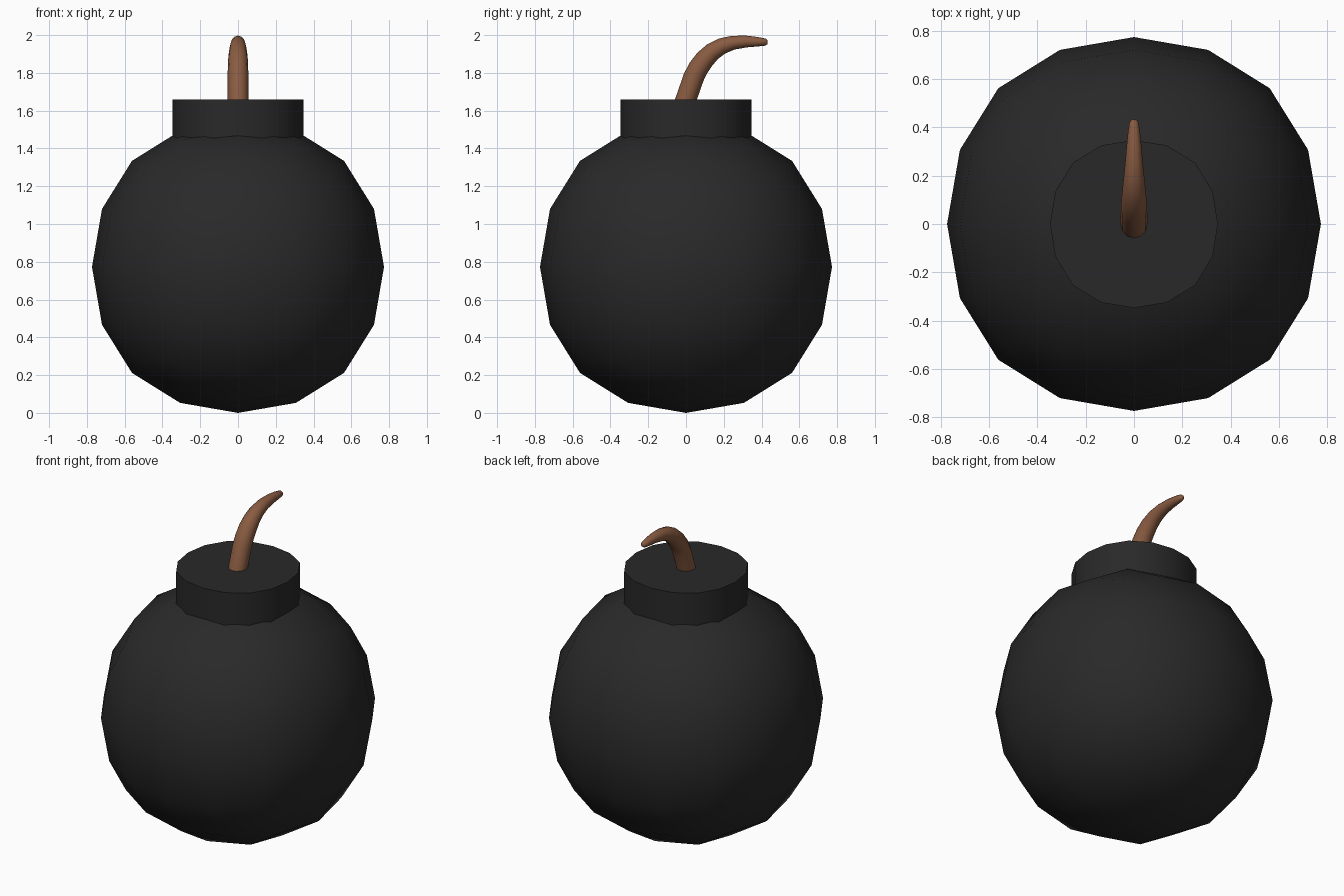
import bpy, bmesh, math
from mathutils import Vector

if "Cube" in bpy.data.objects:
    bpy.data.objects.remove(bpy.data.objects["Cube"])


def material(name, rgb):
    m = bpy.data.materials.new(name)
    m.diffuse_color = (*rgb, 1)
    m.use_nodes = True
    m.node_tree.nodes["Principled BSDF"].inputs["Base Color"].default_value = m.diffuse_color
    return m


def add_object(name, bm, mat):
    bmesh.ops.recalc_face_normals(bm, faces=bm.faces)
    me = bpy.data.meshes.new(name)
    bm.to_mesh(me)
    bm.free()
    me.materials.append(mat)
    ob = bpy.data.objects.new(name, me)
    bpy.context.collection.objects.link(ob)
    return ob


def smooth(ob, angle=40):
    bpy.ops.object.select_all(action='DESELECT')
    ob.select_set(True)
    bpy.context.view_layer.objects.active = ob
    bpy.ops.object.shade_smooth_by_angle(angle=math.radians(angle))


def loft(rings):
    """Closed tube through a list of rings of points."""
    bm = bmesh.new()
    vr = [[bm.verts.new(p) for p in ring] for ring in rings]
    n = len(vr[0])
    for a, b in zip(vr, vr[1:]):
        for i in range(n):
            j = (i + 1) % n
            bm.faces.new((a[i], a[j], b[j], b[i]))
    bm.faces.new(vr[0])
    bm.faces.new(vr[-1])
    return bm


black = material("black_iron", (0.022, 0.022, 0.022))
brown = material("brown_cord", (0.25, 0.105, 0.053))

# Round body: a cube subdivided twice, scaled to its measured radius
R = 0.773
bm = bmesh.new()
bmesh.ops.create_cube(bm, size=2)
body = add_object("body", bm, black)
body.modifiers.new("round", 'SUBSURF').levels = 2
body.modifiers["round"].render_levels = 2
bpy.context.view_layer.objects.active = body
body.select_set(True)
bpy.ops.object.modifier_apply(modifier="round")
k = R / max(v.co.z for v in body.data.vertices)
for v in body.data.vertices:
    v.co = v.co * k + Vector((0, 0, R))
smooth(body, 60)

# Neck: short 16-sided collar, slightly fuller on the diagonals
radii = (0.347, 0.352, 0.358, 0.352)
rings = [[(radii[i % 4] * math.cos(i * math.pi / 8),
           radii[i % 4] * math.sin(i * math.pi / 8), z) for i in range(16)]
         for z in (1.40, 1.66)]
smooth(add_object("neck", loft(rings), black))

# Fuse: tapering cord bending backwards (y, z, radius)
path = [(-0.02, 1.60, .055), (0.0, 1.66, .055), (0.04, 1.775, .055),
        (0.065, 1.825, .054), (0.10, 1.873, .052), (0.14, 1.912, .048),
        (0.19, 1.942, .043), (0.25, 1.96, .037), (0.32, 1.966, .031),
        (0.38, 1.965, .025), (0.42, 1.963, .019), (0.432, 1.962, .01)]
rings = []
for i, (y, z, r) in enumerate(path):
    a, b = path[max(i - 1, 0)], path[min(i + 1, len(path) - 1)]
    t = Vector((0, b[0] - a[0], b[1] - a[1])).normalized()
    side = Vector((1, 0, 0))
    up = t.cross(side)
    rings.append([Vector((0, y, z)) + r * (side * math.cos(q) + up * math.sin(q))
                  for q in (s * math.pi / 6 for s in range(12))])
smooth(add_object("fuse", loft(rings), brown), 60)
